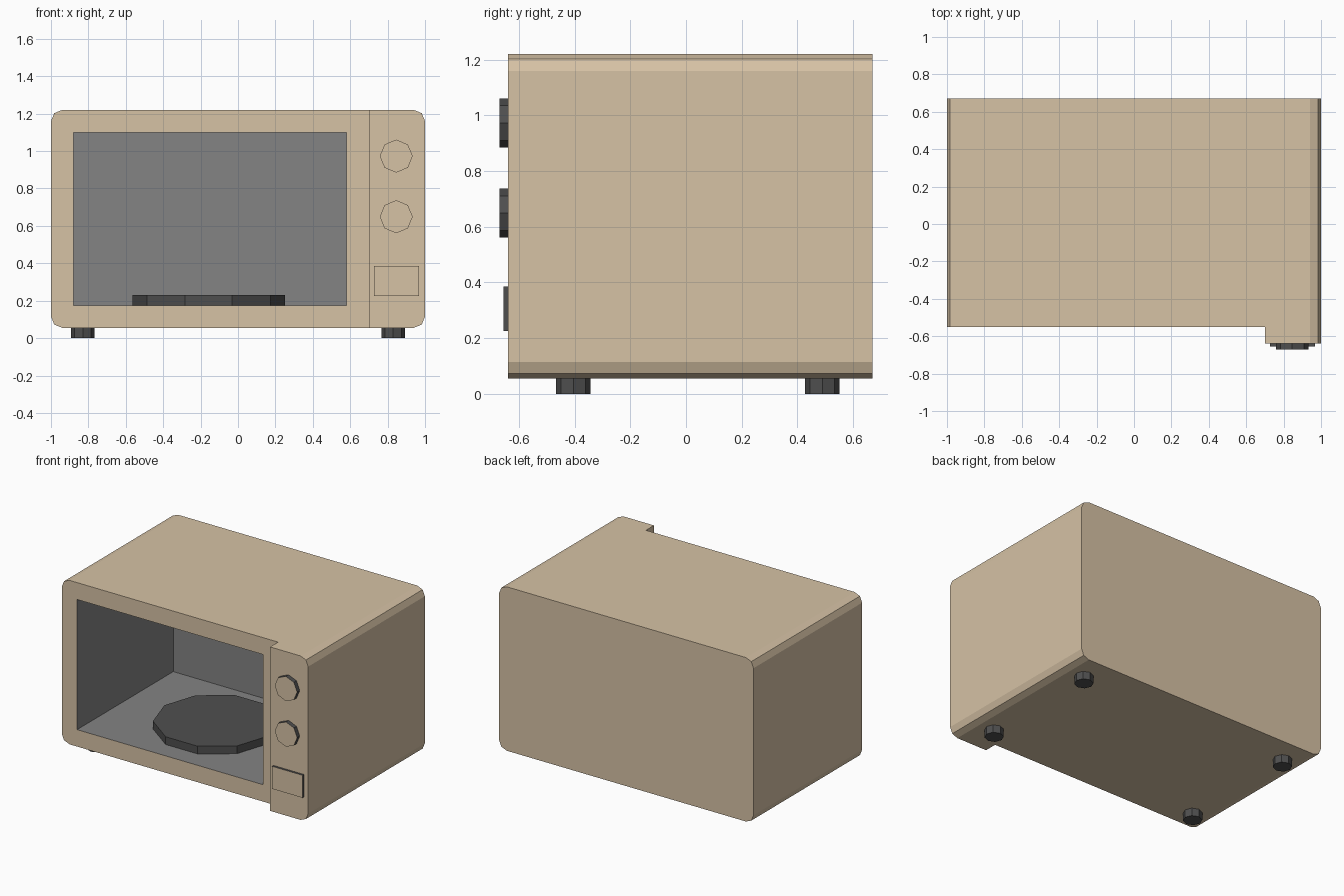
import bpy, bmesh, math
from mathutils import Vector

if "Cube" in bpy.data.objects:
    bpy.data.objects.remove(bpy.data.objects["Cube"])


def material(name, rgb):
    m = bpy.data.materials.new(name)
    lin = [((c / 255 + 0.055) / 1.055) ** 2.4 for c in rgb]
    m.diffuse_color = (*lin, 1)
    m.use_nodes = True
    m.node_tree.nodes["Principled BSDF"].inputs["Base Color"].default_value = m.diffuse_color
    return m


BEIGE = material("beige enamel", (214, 194, 165))
GREY = material("cavity grey", (131, 131, 131))
DARK = material("dark plastic", (79, 79, 79))


def finish(name, bm, mats, rule=None):
    bmesh.ops.recalc_face_normals(bm, faces=bm.faces)
    if rule:
        for f in bm.faces:
            f.material_index = rule(f)
    me = bpy.data.meshes.new(name)
    bm.to_mesh(me)
    bm.free()
    for m in mats:
        me.materials.append(m)
    ob = bpy.data.objects.new(name, me)
    bpy.context.collection.objects.link(ob)
    return ob


def prism(name, pts, axis, lo, hi, mats, rule=None):
    """Extrude a 2D outline along y (pts are x,z) or z (pts are x,y)."""
    bm = bmesh.new()
    place = (lambda p: (p[0], lo, p[1])) if axis == 'Y' else (lambda p: (p[0], p[1], lo))
    face = bm.faces.new([bm.verts.new(place(p)) for p in pts])
    out = bmesh.ops.extrude_face_region(bm, geom=[face])
    vec = Vector((0, hi - lo, 0) if axis == 'Y' else (0, 0, hi - lo))
    bmesh.ops.translate(bm, vec=vec,
                        verts=[v for v in out["geom"] if isinstance(v, bmesh.types.BMVert)])
    return finish(name, bm, mats, rule)


def ngon(cx, cy, r, n):
    return [(cx + r * math.cos(2 * math.pi * i / n), cy + r * math.sin(2 * math.pi * i / n))
            for i in range(n)]


def rect(x0, x1, z0, z1):
    return [(x0, z0), (x1, z0), (x1, z1), (x0, z1)]


def front_beige(f):
    return 1 if f.normal.y < -0.9 else 0


# Rounded casing outline, two segments per corner
R = 0.06
outline = []
for k, (cx, cz) in enumerate([(1 - R, 1.22 - R), (-1 + R, 1.22 - R),
                              (-1 + R, 0.055 + R), (1 - R, 0.055 + R)]):
    for s in range(3):
        a = math.radians(90 * k + 45 * s)
        outline.append((cx + R * math.cos(a), cz + R * math.sin(a)))
body = prism("casing", outline, 'Y', -0.64, 0.67, [BEIGE, GREY])

# Cutters: step beside the control panel, then the cooking cavity
cutters = [prism("step_cutter", rect(-1.2, 0.70, -0.2, 1.5), 'Y', -0.9, -0.55, [BEIGE]),
           prism("cavity_cutter", rect(-0.88, 0.58, 0.175, 1.10), 'Y', -0.8, 0.53, [BEIGE])]
for c in cutters:
    mod = body.modifiers.new(c.name, 'BOOLEAN')
    mod.operation, mod.solver, mod.object = 'DIFFERENCE', 'EXACT', c
bpy.context.view_layer.update()
dg = bpy.context.evaluated_depsgraph_get()
cut_mesh = bpy.data.meshes.new_from_object(body.evaluated_get(dg))
body.modifiers.clear()
body.data = cut_mesh
for c in cutters:
    bpy.data.objects.remove(c)

# Cavity walls are grey
for p in cut_mesh.polygons:
    x, y, z = p.center
    inside = -0.885 < x < 0.585 and -0.54 < y < 0.535 and 0.17 < z < 1.105
    p.material_index = 1 if inside else 0

# Turntable
prism("turntable", ngon(-0.157, -0.02, 0.408, 10), 'Z', 0.175, 0.23, [DARK])

# Knobs and door button: dark sides, beige fronts
for name, z in (("upper_knob", 0.973), ("lower_knob", 0.649)):
    prism(name, ngon(0.846, z, 0.088, 8), 'Y', -0.67, -0.64, [DARK, BEIGE], front_beige)
prism("door_button", rect(0.727, 0.968, 0.225, 0.385), 'Y', -0.656, -0.64,
      [DARK, BEIGE], front_beige)

# Feet
for side, x in (("left", -0.83), ("right", 0.83)):
    for end, y in (("front", -0.405), ("back", 0.49)):
        prism(f"{end}_{side}_foot", ngon(x, y, 0.062, 8), 'Z', 0, 0.055, [DARK])
